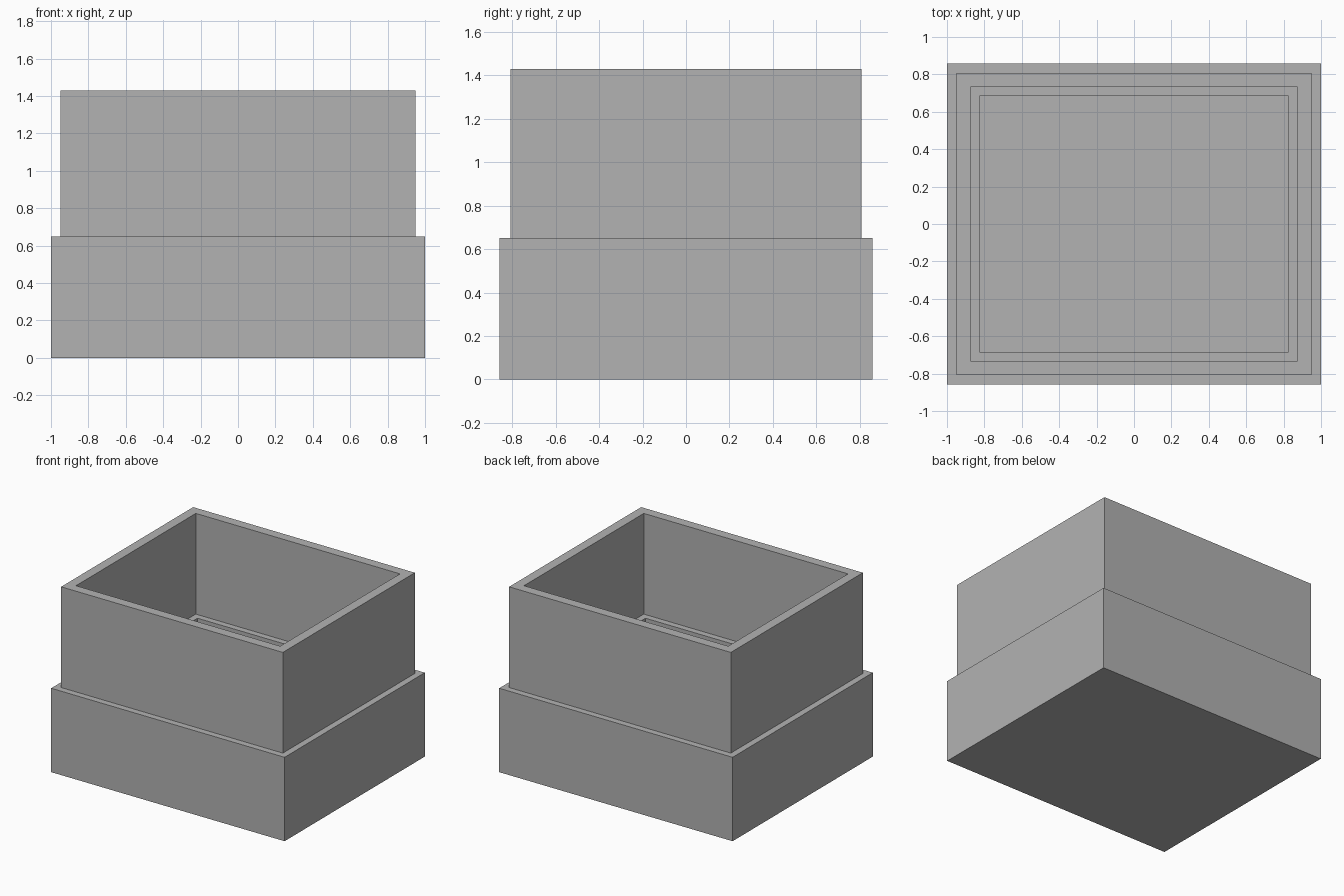
import bpy
import bmesh

cube = bpy.data.objects.get("Cube")
if cube:
    bpy.data.objects.remove(cube, do_unlink=True)

# Plain grey material
grey = bpy.data.materials.new("plain_grey")
grey.use_nodes = True
colour = (0.448, 0.448, 0.448, 1)
grey.diffuse_color = colour
grey.node_tree.nodes["Principled BSDF"].inputs["Base Color"].default_value = colour

HALF_X, HALF_Y = 1.0, 0.858
SEAM, RIM, FLOOR = 0.65, 1.43, 0.08

# Wall section from the underside, up the outside, over the rim and down inside:
# inset from the outer wall, height
section = [
    (0, 0), (0, SEAM),               # base wall
    (0.05, SEAM), (0.05, RIM),       # shoulder and upper wall
    (0.125, RIM), (0.125, SEAM),     # rim and upper cavity
    (0.174, SEAM), (0.174, FLOOR),   # inner ledge and lower cavity
]


def add_ring(bm, inset, z):
    x, y = HALF_X - inset, HALF_Y - inset
    return [bm.verts.new((sx * x, sy * y, z))
            for sx, sy in ((-1, -1), (1, -1), (1, 1), (-1, 1))]


# Open stepped box, swept from the section around a rectangle
bm = bmesh.new()
rings = [add_ring(bm, inset, z) for inset, z in section]
for low, high in zip(rings, rings[1:]):
    for i in range(4):
        j = (i + 1) % 4
        bm.faces.new((low[i], low[j], high[j], high[i]))

# Underside and cavity floor
bm.faces.new(reversed(rings[0]))
bm.faces.new(rings[-1])
bmesh.ops.recalc_face_normals(bm, faces=bm.faces)

mesh = bpy.data.meshes.new("stepped_box")
bm.to_mesh(mesh)
bm.free()
mesh.materials.append(grey)
box = bpy.data.objects.new("stepped_box", mesh)
bpy.context.collection.objects.link(box)
